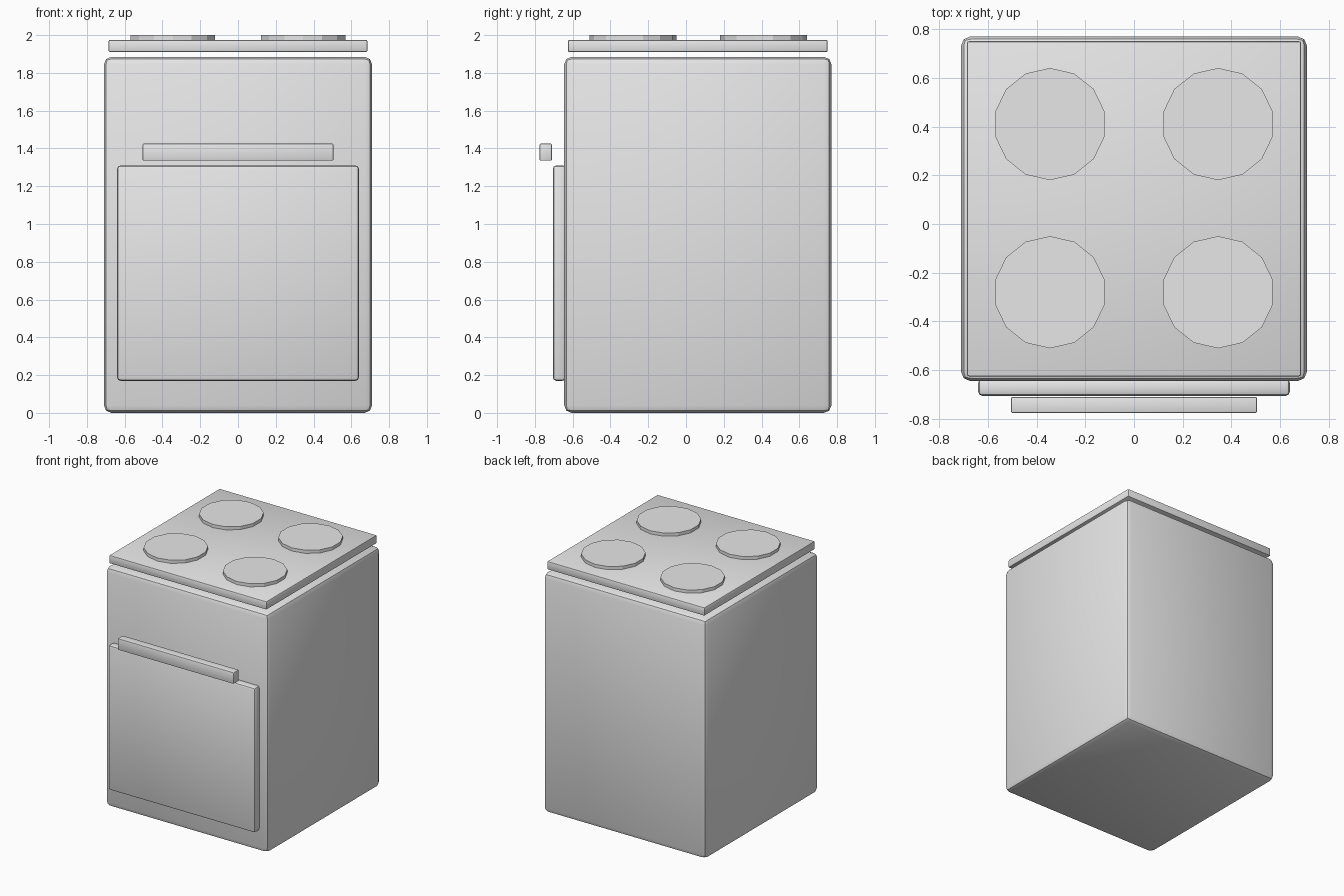
import bpy
import math

cube = bpy.data.objects.get("Cube")
if cube:
    bpy.data.objects.remove(cube, do_unlink=True)

grey = bpy.data.materials.new("plain_grey")
grey.use_nodes = True
colour = (0.8, 0.8, 0.8, 1)
grey.diffuse_color = colour
grey.node_tree.nodes["Principled BSDF"].inputs["Base Color"].default_value = colour


def finish(obj, name):
    obj.name = name
    obj.data.materials.append(grey)


def rounded_box(name, x, y, z, bevel, segments=2):
    """Box spanning the (min, max) ranges, with bevelled edges."""
    spans = (x, y, z)
    bpy.ops.mesh.primitive_cube_add(size=1, location=[sum(s) / 2 for s in spans])
    obj = bpy.context.object
    obj.scale = [s[1] - s[0] for s in spans]
    bpy.ops.object.transform_apply(location=False, rotation=False, scale=True)
    mod = obj.modifiers.new("Bevel", "BEVEL")
    mod.width = bevel
    mod.segments = segments
    bpy.ops.object.modifier_apply(modifier=mod.name)
    bpy.ops.object.shade_smooth_by_angle(angle=math.radians(30))
    finish(obj, name)


# Cabinet, oven door and floating handle bar
rounded_box("oven_body", (-0.71, 0.71), (-0.645, 0.77), (0, 1.885), 0.04)
rounded_box("oven_door", (-0.64, 0.64), (-0.705, -0.635), (0.17, 1.31), 0.018)
rounded_box("door_handle", (-0.505, 0.505), (-0.775, -0.71), (1.335, 1.425), 0.006)

# Hob plate hovering just above the cabinet
rounded_box("hob_plate", (-0.685, 0.685), (-0.625, 0.75), (1.91, 1.975), 0.008)

# Four fourteen-sided burners
for depth, y in (("front", -0.28), ("back", 0.41)):
    for side, x in (("right", -0.345), ("left", 0.345)):
        bpy.ops.mesh.primitive_cylinder_add(
            vertices=14, radius=0.23, depth=0.05, location=(x, y, 1.975))
        finish(bpy.context.object, f"{depth}_{side}_burner")
